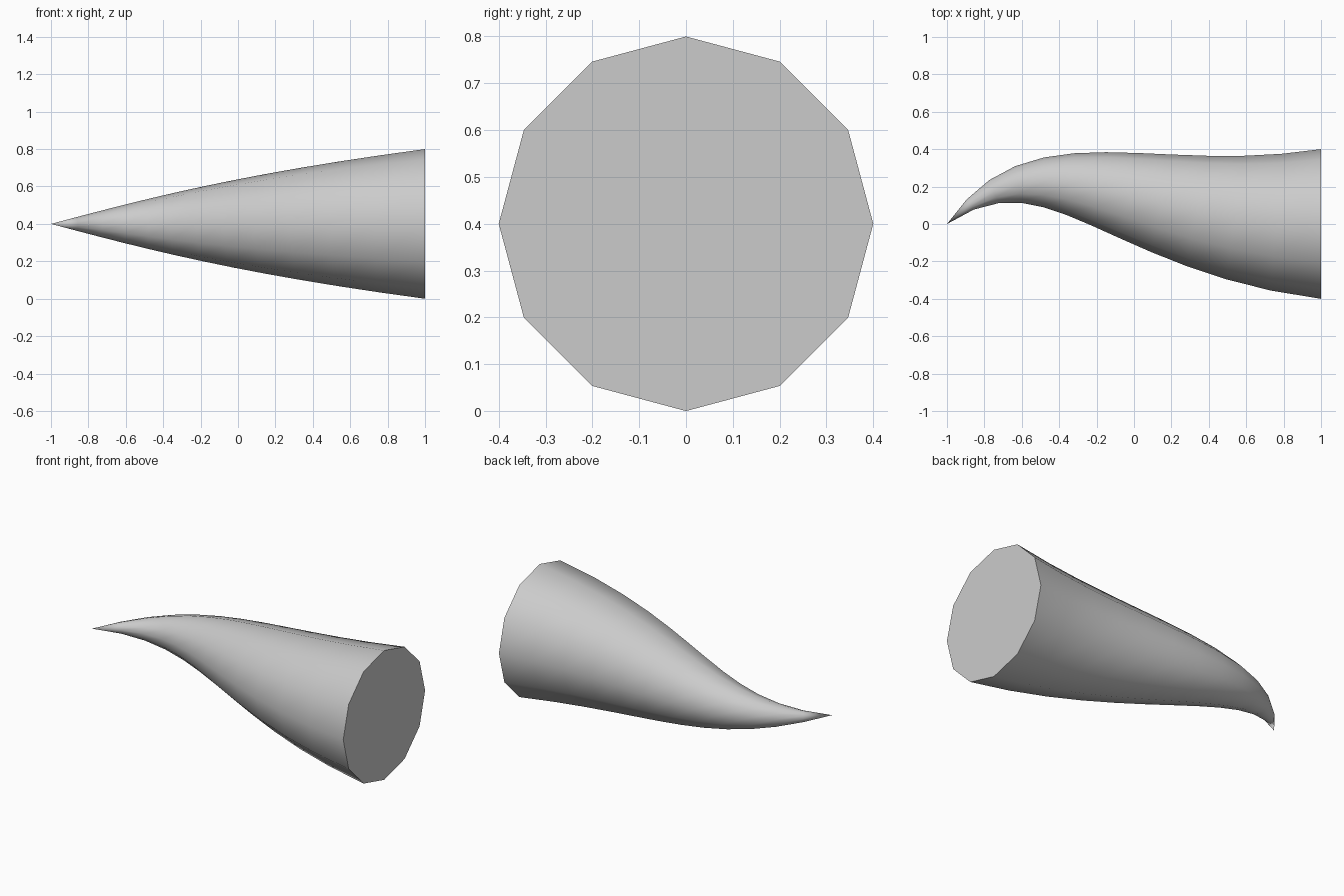
import bpy, bmesh, math

if "Cube" in bpy.data.objects:
    bpy.data.objects.remove(bpy.data.objects["Cube"])

# Spine: one S-shaped bezier lying flat, radius growing evenly from the tip
curve = bpy.data.curves.new("horn_spine", 'CURVE')
curve.dimensions = '3D'
curve.resolution_u = 12
curve.bevel_depth = 0.4
curve.bevel_resolution = 4          # 12-sided section
curve.use_fill_caps = True
spline = curve.splines.new('BEZIER')
spline.bezier_points.add(1)
spec = [((-1, 0, 0), (-1.5, -0.5, 0), (-0.5, 0.5, 0), 0.0),
        ((1, 0, 0), (0, 0, 0), (2, 0, 0), 1.0)]
for p, (co, left, right, radius) in zip(spline.bezier_points, spec):
    p.handle_left_type = p.handle_right_type = 'FREE'
    p.co, p.handle_left, p.handle_right, p.radius = co, left, right, radius

horn = bpy.data.objects.new("horn", curve)
bpy.context.collection.objects.link(horn)
horn.location.z = 0.4
bpy.context.view_layer.objects.active = horn
horn.select_set(True)
bpy.ops.object.convert(target='MESH')
horn = bpy.context.object

# Close the tip and join the base cap
bm = bmesh.new()
bm.from_mesh(horn.data)
bmesh.ops.remove_doubles(bm, verts=bm.verts, dist=0.0005)
bmesh.ops.recalc_face_normals(bm, faces=bm.faces)
bm.to_mesh(horn.data)
bm.free()

# Smooth sides, crisp base edge
bpy.ops.object.shade_smooth_by_angle(angle=math.radians(40))
